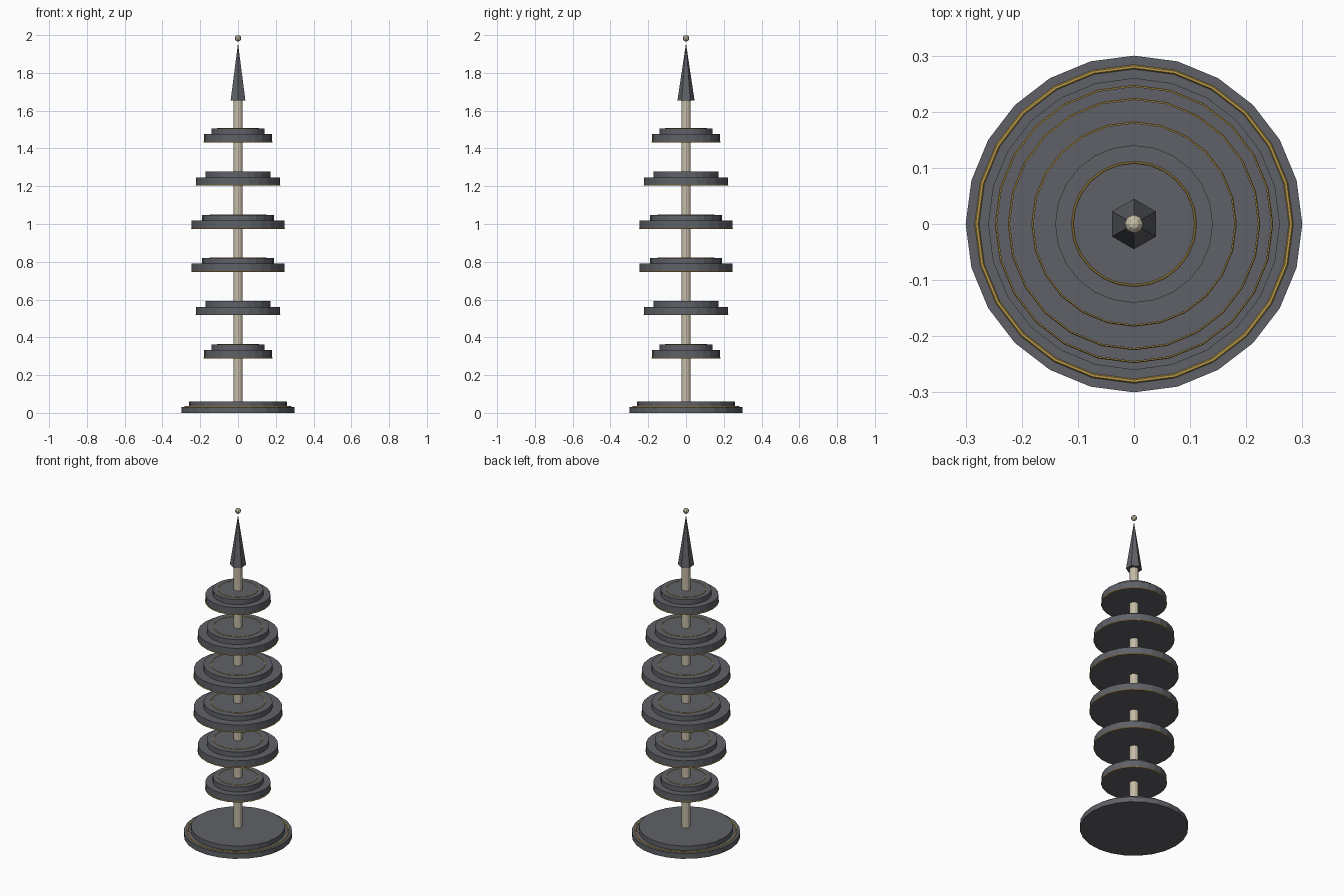
import bpy, math

if "Cube" in bpy.data.objects:
    bpy.data.objects.remove(bpy.data.objects["Cube"])

def material(name, rgb):
    m = bpy.data.materials.new(name)
    m.diffuse_color = (*rgb, 1)
    m.use_nodes = True
    m.node_tree.nodes["Principled BSDF"].inputs["Base Color"].default_value = m.diffuse_color
    return m

SLATE = material("slate grey", (0.115, 0.12, 0.135))
GOLD = material("gold trim", (0.50, 0.33, 0.07))
IVORY = material("ivory", (0.55, 0.50, 0.38))

def finish(name, mat):
    o = bpy.context.object
    o.name = name
    o.data.materials.append(mat)
    return o

def disc(name, r, z0, z1, mat, sides, r_top=None):
    bpy.ops.mesh.primitive_cone_add(vertices=sides, radius1=r, radius2=r if r_top is None else r_top,
                                    depth=z1 - z0, location=(0, 0, (z0 + z1) / 2))
    return finish(name, mat)

def ring(name, r, z, minor=0.003, sides=32):
    bpy.ops.mesh.primitive_torus_add(major_radius=r, minor_radius=minor, major_segments=sides,
                                     minor_segments=6, location=(0, 0, z))
    return finish(name, GOLD)

# Stepped base with trim
disc("base_lower", 0.30, 0, 0.032, SLATE, 24)
disc("base_upper", 0.26, 0.032, 0.06, SLATE, 24)
ring("base_trim", 0.28, 0.032, 0.004, 24)

# Central pole
disc("pole", 0.025, 0.06, 1.66, IVORY, 12)

# Six stepped tiers, widest in the middle
for i, r in enumerate([0.18, 0.222, 0.245, 0.245, 0.222, 0.18]):
    z = 0.29 + i * 0.2286
    disc(f"tier_{i+1}_lower", r, z, z + 0.043, SLATE, 24)
    disc(f"tier_{i+1}_upper", r * 0.78, z + 0.043, z + 0.073, SLATE, 24)
    ring(f"tier_{i+1}_edge_trim", r, z + 0.001, sides=24)
    ring(f"tier_{i+1}_top_trim", r * 0.61, z + 0.073, 0.002, 24)

# Six-sided spire and ball finial
disc("spire", 0.045, 1.655, 1.957, SLATE, 6, 0.0)
bpy.ops.mesh.primitive_uv_sphere_add(segments=8, ring_count=6, radius=0.017, location=(0, 0, 1.983))
finish("finial_ball", IVORY)
